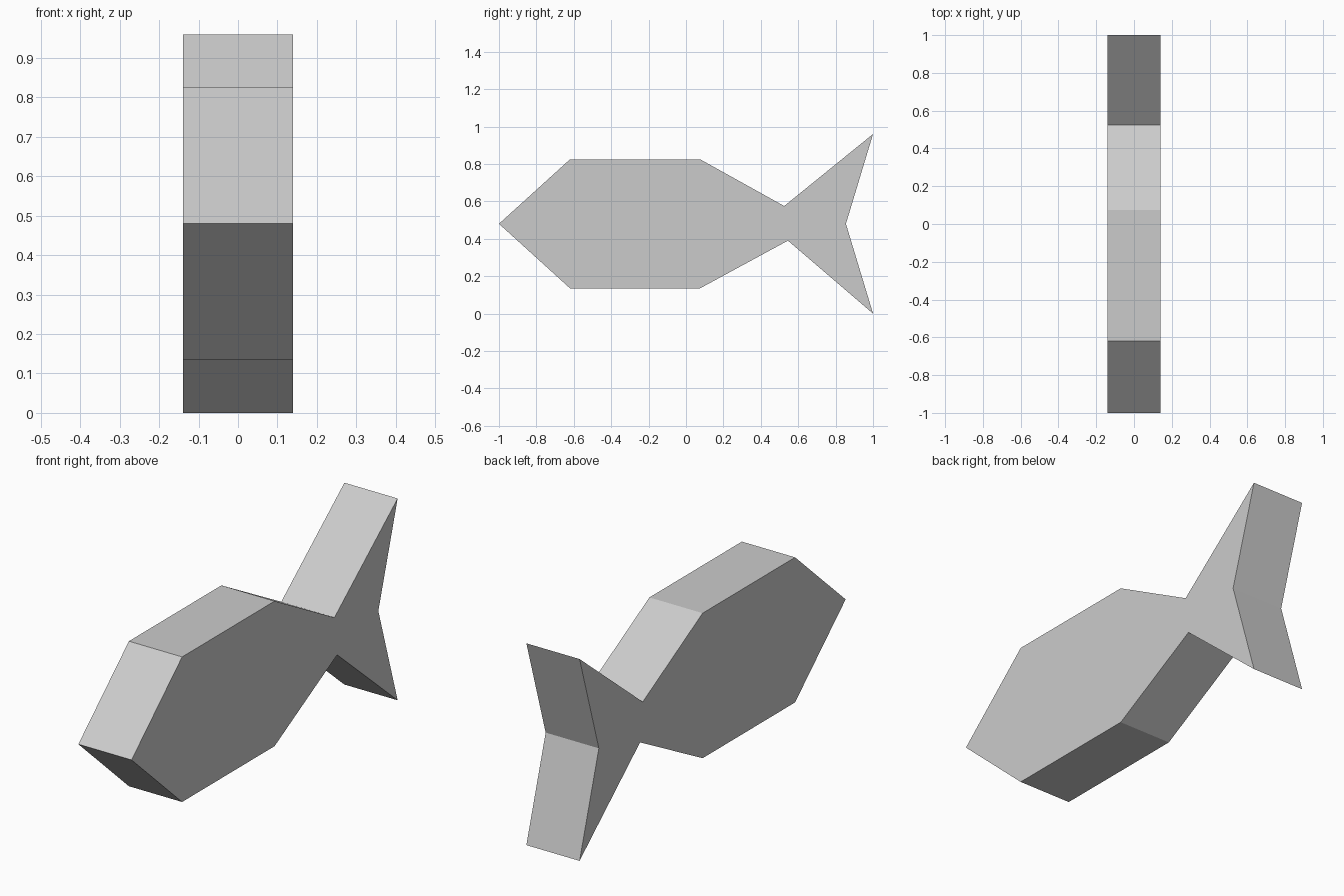
import bpy
import bmesh

cube = bpy.data.objects.get("Cube")
if cube:
    bpy.data.objects.remove(cube)

HALF_WIDTH = 0.14

# Plain grey material
grey = bpy.data.materials.new("light_grey")
grey.use_nodes = True
colour = (0.6, 0.6, 0.6, 1)
grey.diffuse_color = colour
grey.node_tree.nodes["Principled BSDF"].inputs["Base Color"].default_value = colour

# Side outline (y, z): nose, back, tail fin, belly
outline = [(-1, 0.48), (-0.62, 0.825), (0.075, 0.825), (0.525, 0.575),
           (1, 0.96), (0.855, 0.48), (1, 0), (0.545, 0.39),
           (0.075, 0.135), (-0.62, 0.135)]

# Extrude the outline across the width
bm = bmesh.new()
side = bm.faces.new([bm.verts.new((-HALF_WIDTH, y, z)) for y, z in outline])
extruded = bmesh.ops.extrude_face_region(bm, geom=[side], use_keep_orig=True)
new_verts = [g for g in extruded["geom"] if isinstance(g, bmesh.types.BMVert)]
bmesh.ops.translate(bm, verts=new_verts, vec=(2 * HALF_WIDTH, 0, 0))
bmesh.ops.recalc_face_normals(bm, faces=bm.faces)

mesh = bpy.data.meshes.new("fish_body")
bm.to_mesh(mesh)
bm.free()
mesh.materials.append(grey)
bpy.context.collection.objects.link(bpy.data.objects.new("fish_body", mesh))
